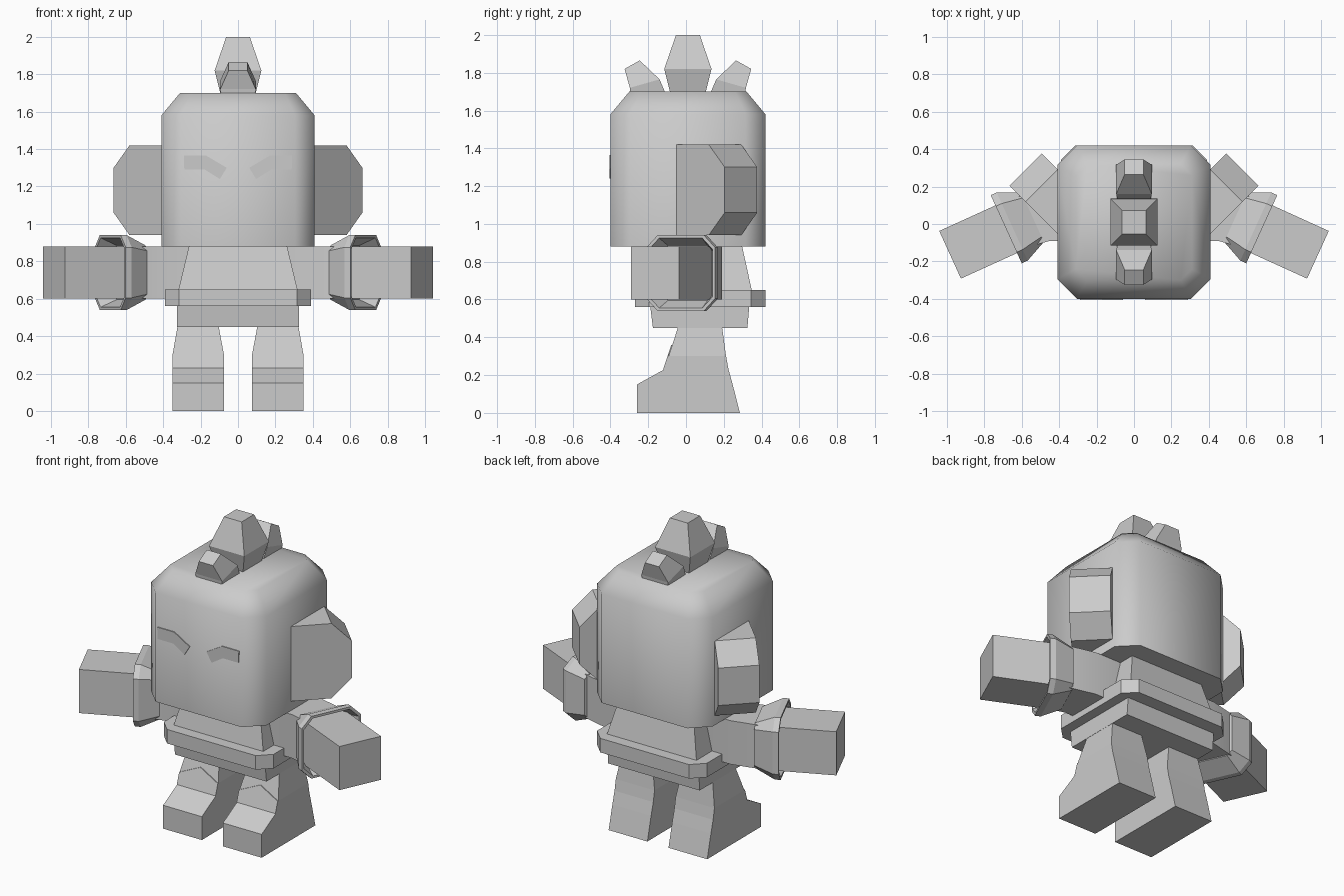
import bpy, bmesh, math
from mathutils import Vector

if "Cube" in bpy.data.objects:
    bpy.data.objects.remove(bpy.data.objects["Cube"])

grey = bpy.data.materials.new("plain_grey")
grey.diffuse_color = (0.6, 0.6, 0.6, 1)
grey.use_nodes = True
grey.node_tree.nodes["Principled BSDF"].inputs["Base Color"].default_value = grey.diffuse_color


def loft(name, rings, mirror=False, smooth=None):
    """Skin a closed solid through rings of equal point count; optionally mirror in x."""
    bm = bmesh.new()
    loops = [[bm.verts.new(p) for p in r] for r in rings]
    n = len(rings[0])
    for a, b in zip(loops, loops[1:]):
        for i in range(n):
            j = (i + 1) % n
            bm.faces.new((a[i], a[j], b[j], b[i]))
    bm.faces.new(loops[0][::-1])
    bm.faces.new(loops[-1])
    bmesh.ops.recalc_face_normals(bm, faces=bm.faces)
    if mirror:
        dup = bmesh.ops.duplicate(bm, geom=bm.verts[:] + bm.edges[:] + bm.faces[:])["geom"]
        for v in dup:
            if isinstance(v, bmesh.types.BMVert):
                v.co.x = -v.co.x
        bmesh.ops.reverse_faces(bm, faces=[f for f in dup if isinstance(f, bmesh.types.BMFace)])
    mesh = bpy.data.meshes.new(name)
    bm.to_mesh(mesh)
    bm.free()
    mesh.materials.append(grey)
    ob = bpy.data.objects.new(name, mesh)
    bpy.context.collection.objects.link(ob)
    if smooth:
        bpy.context.view_layer.objects.active = ob
        ob.select_set(True)
        bpy.ops.object.shade_smooth_by_angle(angle=math.radians(smooth))
        ob.select_set(False)
    return ob


def octagon(hx, hy, c):
    """Rectangle outline with chamfered corners."""
    return [(hx, -hy + c), (hx, hy - c), (hx - c, hy), (-hx + c, hy),
            (-hx, hy - c), (-hx, -hy + c), (-hx + c, -hy), (hx - c, -hy)]


def flat(pts, z, cy=0):
    return [(x, y + cy, z) for x, y in pts]


def rect(x0, x1, y0, y1, z):
    return [(x0, y0, z), (x1, y0, z), (x1, y1, z), (x0, y1, z)]


# Head with a bevelled crown
loft("head", [flat(octagon(0.41, 0.41, 0.105), 0.88, 0.01),
              flat(octagon(0.41, 0.41, 0.105), 1.58, 0.01),
              flat(octagon(0.31, 0.31, 0.06), 1.70, 0.01)], smooth=55)

# Brows as thin plates on the face
brow = [(0.29, 1.365), (0.17, 1.365), (0.06, 1.30), (0.097, 1.24), (0.177, 1.29), (0.287, 1.29)]
loft("brows", [[(x, y, z) for x, z in brow] for y in (-0.406, -0.398)], mirror=True)

# Ears: slabs swept backward with clipped outer corners
ear = [(-0.45, 0.94), (-0.12, 0.94), (0, 1.06), (0, 1.30), (-0.12, 1.42), (-0.45, 1.42)]
d = math.sqrt(0.5)
loft("ears", [[(x + t * d, y + t * d, z) for t, z in ear]
              for x, y in ((0.665, 0.205), (0.493, 0.377))], mirror=True)

# Crest: one upright tuft and two leaning ones
loft("crest_middle", [rect(-h, h, 0.01 - h, 0.01 + h, z)
                      for h, z in ((0.09, 1.66), (0.095, 1.70), (0.125, 1.82), (0.063, 2.0))])
tuft = [((-0.29, 1.66), (-0.095, 1.66), 0.085),
        ((-0.297, 1.72), (-0.14, 1.765), 0.095),
        ((-0.325, 1.82), (-0.245, 1.865), 0.05)]
for name, s in (("crest_front", 1), ("crest_back", -1)):
    loft(name, [[(sx * w, 0.01 + s * (p[0] - 0.01), p[1])
                 for sx, p in ((-1, a), (1, a), (1, b), (-1, b))] for a, b, w in tuft])

# Torso, belt and pelvis
loft("torso", [rect(-0.32, 0.32, -0.20, 0.35, 0.64), rect(-0.26, 0.26, -0.15, 0.295, 0.89)])
loft("belt", [flat(octagon(0.39, 0.345, 0.075), z, 0.075) for z in (0.56, 0.65)])
loft("pelvis", [rect(-0.325, 0.325, -0.175, 0.325, 0.45),
                rect(-0.325, 0.325, -0.19, 0.335, 0.57)])

# Legs with wedge feet
loft("legs", [rect(0.075, 0.35, -0.26, 0.285, 0),
              rect(0.075, 0.35, -0.26, 0.247, 0.15),
              rect(0.075, 0.35, -0.115, 0.225, 0.23),
              rect(0.075, 0.35, -0.092, 0.212, 0.30),
              rect(0.105, 0.322, -0.04, 0.19, 0.46)], mirror=True)
# Peaked instep plates on the shins
peak = [(0.075, 0.23), (0.35, 0.23), (0.35, 0.30), (0.2125, 0.36), (0.075, 0.30)]
loft("insteps", [[(x, -0.115 + (z - 0.23) * 0.33 + o, z) for x, z in peak]
                 for o in (-0.006, 0.015)], mirror=True)

# Arms: square section following a bent path, z centre 0.74
AXIS = Vector((0.91, -0.414, 0))
SIDE = Vector((0.414, 0.91, 0))
UP = Vector((0, 0, 1))
CUFF = Vector((0.683, -0.028, 0.74))


def along(t, pts):
    return [CUFF + AXIS * t + SIDE * a + UP * b for a, b in pts]


def square(h):
    return [(-h, -h), (h, -h), (h, h), (-h, h)]


def upright(x):
    return [(x, 0.05 + a, 0.74 + b) for a, b in square(0.14)]


loft("upper_arms", [upright(0.20), upright(0.45), along(-0.10, square(0.14))],
     mirror=True, smooth=35)
loft("hands", [along(-0.12, square(0.14)), along(0.33, square(0.14))], mirror=True)

# Flared, hollow cuffs
loft("cuffs", [along(-0.155, octagon(0.145, 0.145, 0.03)),
               along(-0.035, octagon(0.20, 0.20, 0.065)),
               along(0, octagon(0.20, 0.20, 0.065)),
               along(0, octagon(0.185, 0.185, 0.06)),
               along(-0.09, octagon(0.145, 0.145, 0.03))], mirror=True)
